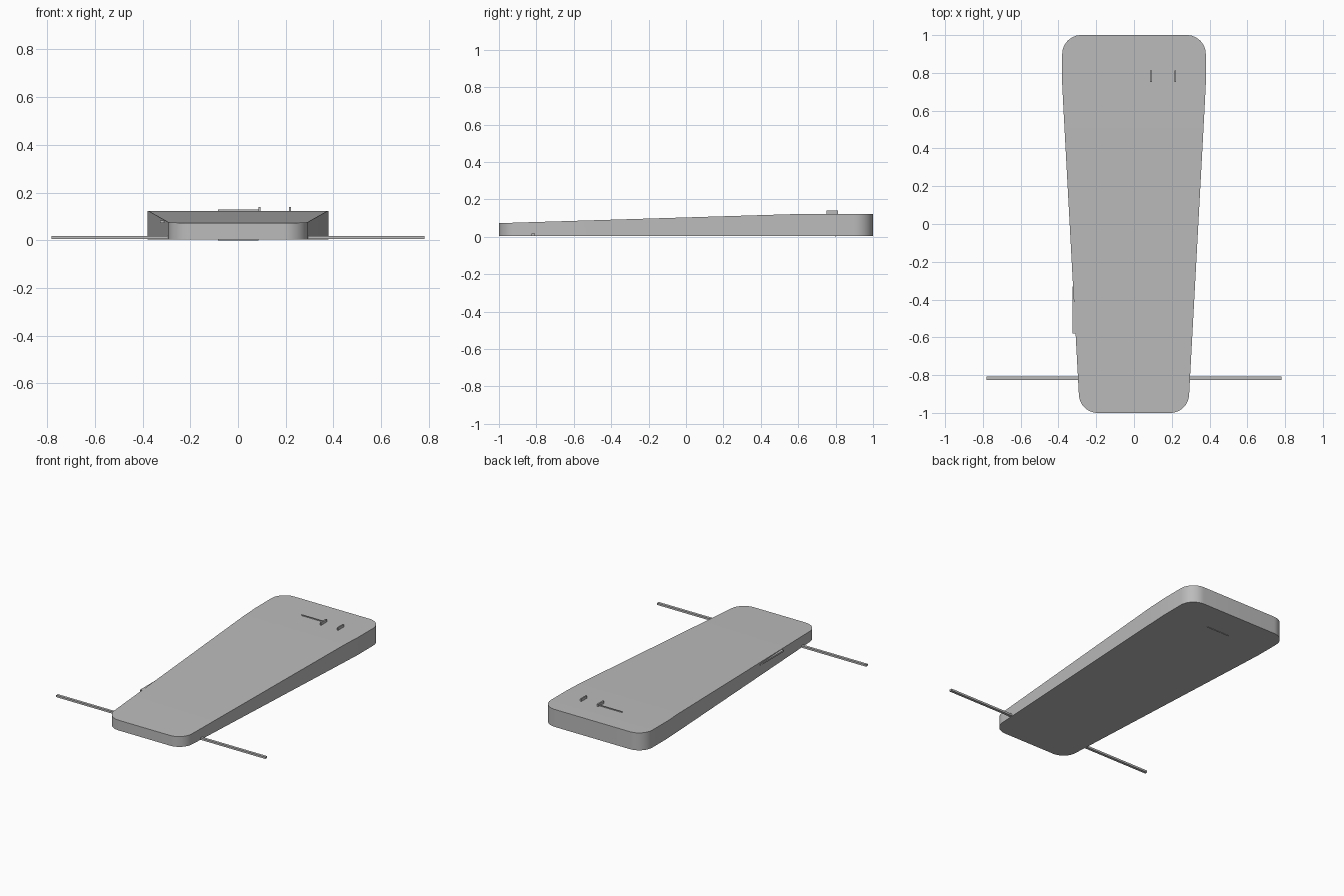
import bpy, bmesh
from math import cos, sin, pi

if "Cube" in bpy.data.objects:
    bpy.data.objects.remove(bpy.data.objects["Cube"], do_unlink=True)

grey = bpy.data.materials.new("plain_grey")
grey.use_nodes = True
grey.diffuse_color = (0.5, 0.5, 0.5, 1)
grey.node_tree.nodes["Principled BSDF"].inputs["Base Color"].default_value = (0.5, 0.5, 0.5, 1)

BASE, FRONT_TOP, BACK_TOP, BREAK = 0.004, 0.073, 0.122, 0.6


def finish(name, bm):
    bmesh.ops.recalc_face_normals(bm, faces=bm.faces)
    mesh = bpy.data.meshes.new(name)
    bm.to_mesh(mesh)
    bm.free()
    mesh.materials.append(grey)
    obj = bpy.data.objects.new(name, mesh)
    bpy.context.collection.objects.link(obj)
    return obj


def box(name, low, high):
    bm = bmesh.new()
    bmesh.ops.create_cube(bm, size=1)
    for v in bm.verts:
        v.co = [a + (c + 0.5) * (b - a) for a, b, c in zip(low, high, v.co)]
    return finish(name, bm)


def arc(cx, cy, r, start, steps=12):
    return [(cx + r * cos(start + pi / 2 * i / steps),
             cy + r * sin(start + pi / 2 * i / steps)) for i in range(steps + 1)]


def top_height(y):
    t = min(1, (y + 1) / (BREAK + 1))
    return FRONT_TOP + t * (BACK_TOP - FRONT_TOP)


# Wedge body: tapered plan with rounded corners, sloping up to a flat rear deck
half = arc(0.192, -0.9, 0.1, -pi / 2) + [(0.373, BREAK), (0.38, 0.74)] + arc(0.28, 0.9, 0.1, 0)
plan = half + [(-x, y) for x, y in reversed(half)]
bm = bmesh.new()
bottom = [bm.verts.new((x, y, BASE)) for x, y in plan]
top = [bm.verts.new((x, y, top_height(y))) for x, y in plan]
bm.faces.new(bottom)
for i in range(len(plan)):
    j = (i + 1) % len(plan)
    bm.faces.new((bottom[i], bottom[j], top[j], top[i]))
bm.faces.new([v for v in top if v.co.y <= BREAK + 0.001])
bm.faces.new([v for v in top if v.co.y >= BREAK - 0.001])
body = finish("wedge_body", bm)
bpy.context.view_layer.objects.active = body
body.select_set(True)
bpy.ops.object.shade_smooth_by_angle(angle=0.5)

# Cross rod through the front end
box("cross_rod", (-0.782, -0.825, 0.005), (0.782, -0.807, 0.018))

# Two upright tabs on the rear deck
for name, x, w in (("inner_tab", 0.09, 0.01), ("outer_tab", 0.218, 0.008)):
    box(name, (x - w / 2, 0.752, 0.1), (x + w / 2, 0.813, 0.14))

# Thin upright blade crossing the body, showing above and below
box("thin_blade", (-0.083, 0.799, 0), (0.086, 0.801, 0.129))

# Small lip on the right edge
box("edge_lip", (-0.326, -0.58, 0.072), (-0.3, -0.33, 0.083))
